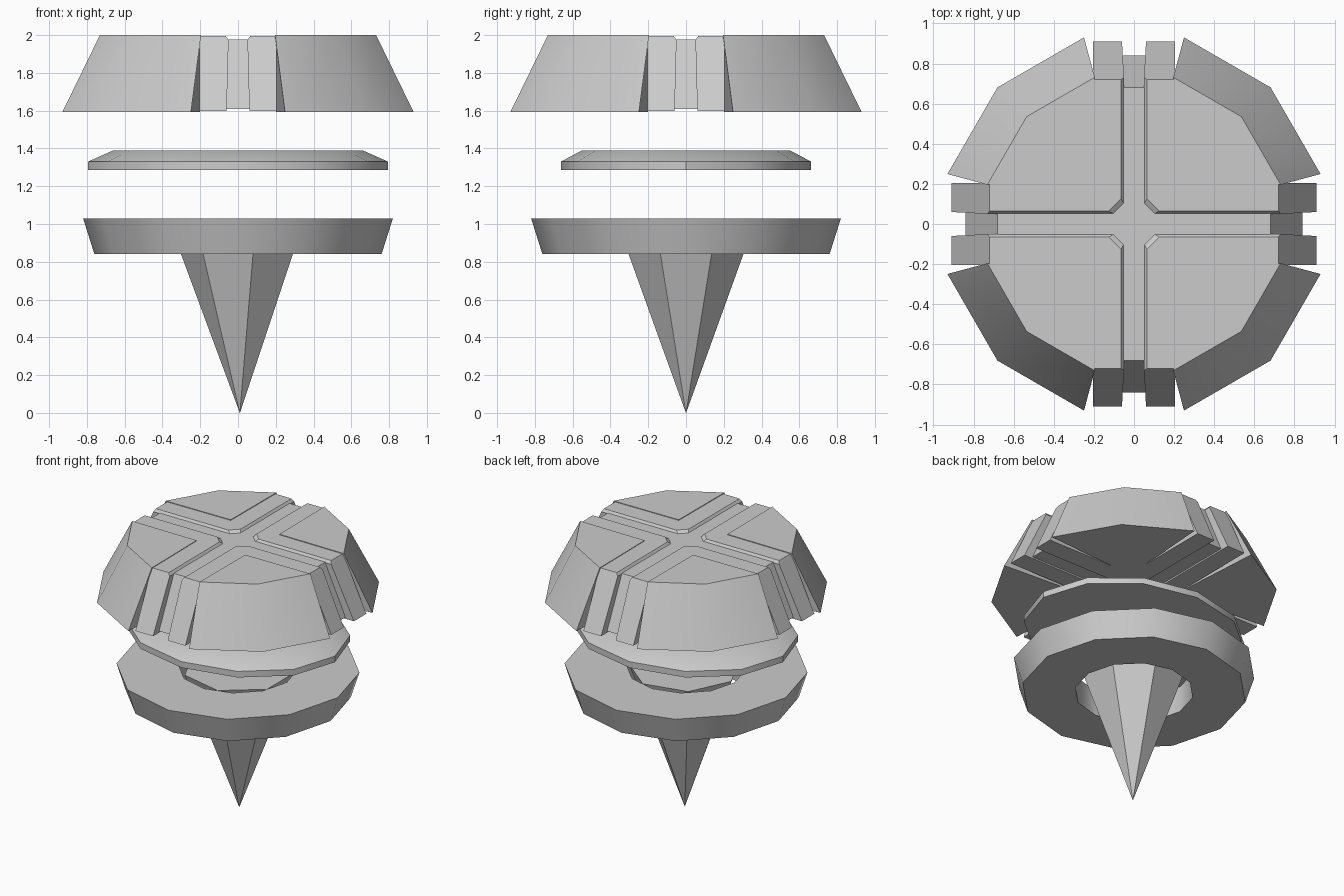
import bpy, bmesh, math

if "Cube" in bpy.data.objects:
    bpy.data.objects.remove(bpy.data.objects["Cube"])


def loft(name, rings, closed_loop=False, smooth=False, copies=1):
    """Skin matching rings of points; repeat around z; cap ends or close the loop."""
    bm = bmesh.new()
    for k in range(copies):
        a = 2 * math.pi * k / copies
        c, s = math.cos(a), math.sin(a)
        vs = [[bm.verts.new((x * c - y * s, x * s + y * c, z)) for x, y, z in r] for r in rings]
        n = len(vs[0])
        pairs = list(zip(vs, vs[1:]))
        if closed_loop:
            pairs.append((vs[-1], vs[0]))
        else:
            bm.faces.new(vs[0][::-1])
            bm.faces.new(vs[-1])
        for lo, hi in pairs:
            for i in range(n):
                j = (i + 1) % n
                bm.faces.new((lo[i], lo[j], hi[j], hi[i]))
    bmesh.ops.recalc_face_normals(bm, faces=bm.faces)
    me = bpy.data.meshes.new(name)
    bm.to_mesh(me)
    bm.free()
    ob = bpy.data.objects.new(name, me)
    bpy.context.collection.objects.link(ob)
    if smooth:
        bpy.ops.object.select_all(action='DESELECT')
        ob.select_set(True)
        bpy.context.view_layer.objects.active = ob
        bpy.ops.object.shade_smooth_by_angle(angle=math.radians(35))
    return ob


def circle(n, rx, z, ry=None, phase=0.0, cx=0.0):
    ry = rx if ry is None else ry
    return [(cx + rx * math.cos(phase + 2 * math.pi * i / n),
             ry * math.sin(phase + 2 * math.pi * i / n), z) for i in range(n)]


# Spike: seven-sided cone, point down
loft("spike", [circle(7, 0.0005, 0.0, phase=math.pi, cx=0.01),
               circle(7, 0.382, 1.03, phase=math.pi, cx=0.01)])

# Collar: twelve-sided tapered ring with a hole
loft("collar_ring", [circle(12, 0.76, 0.84), circle(12, 0.82, 1.03),
                     circle(12, 0.40, 1.03), circle(12, 0.40, 0.84)],
     closed_loop=True, smooth=True)

# Washer: oval disc with a chamfered top
loft("oval_disc", [circle(12, 0.795, 1.285, 0.663), circle(12, 0.795, 1.33, 0.663),
                   circle(12, 0.66, 1.39, 0.55)], smooth=True)


# Head: four outer wedges
def wedge(r, z):
    arc = [(r * math.cos(math.radians(a)), r * math.sin(math.radians(a)), z) for a in (15, 45, 75)]
    return [(0.2, 0.2, z)] + arc


loft("head_wedges", [wedge(0.963, 1.592), wedge(0.757, 2.0)], smooth=True, copies=4)


# Head: four L-shaped strips beside the grooves
def strip(inner, corner, outer, z):
    return [(x, y, z) for x, y in ((inner, corner), (corner, inner), (outer, inner), (outer, 0.205),
                                   (0.205, 0.205), (0.205, outer), (inner, outer))]


loft("head_strips", [strip(0.06, 0.10, 0.91, 1.597), strip(0.05, 0.10, 0.73, 1.975),
                     strip(0.065, 0.125, 0.72, 1.995)], copies=4)


# Head: cross-shaped core forming the groove floor
def cross(w, r, z):
    quarter = [(r, -w), (r, w), (w, w)]
    pts = []
    for _ in range(4):
        pts += quarter
        quarter = [(-y, x) for x, y in quarter]
    # fill the centre to the strip corners
    return [(x * (1.4 if abs(x) == abs(y) else 1), y * (1.4 if abs(x) == abs(y) else 1), z)
            for x, y in pts]


loft("head_cross", [cross(0.06, 0.84, 1.608), cross(0.06, 0.68, 1.978)])
